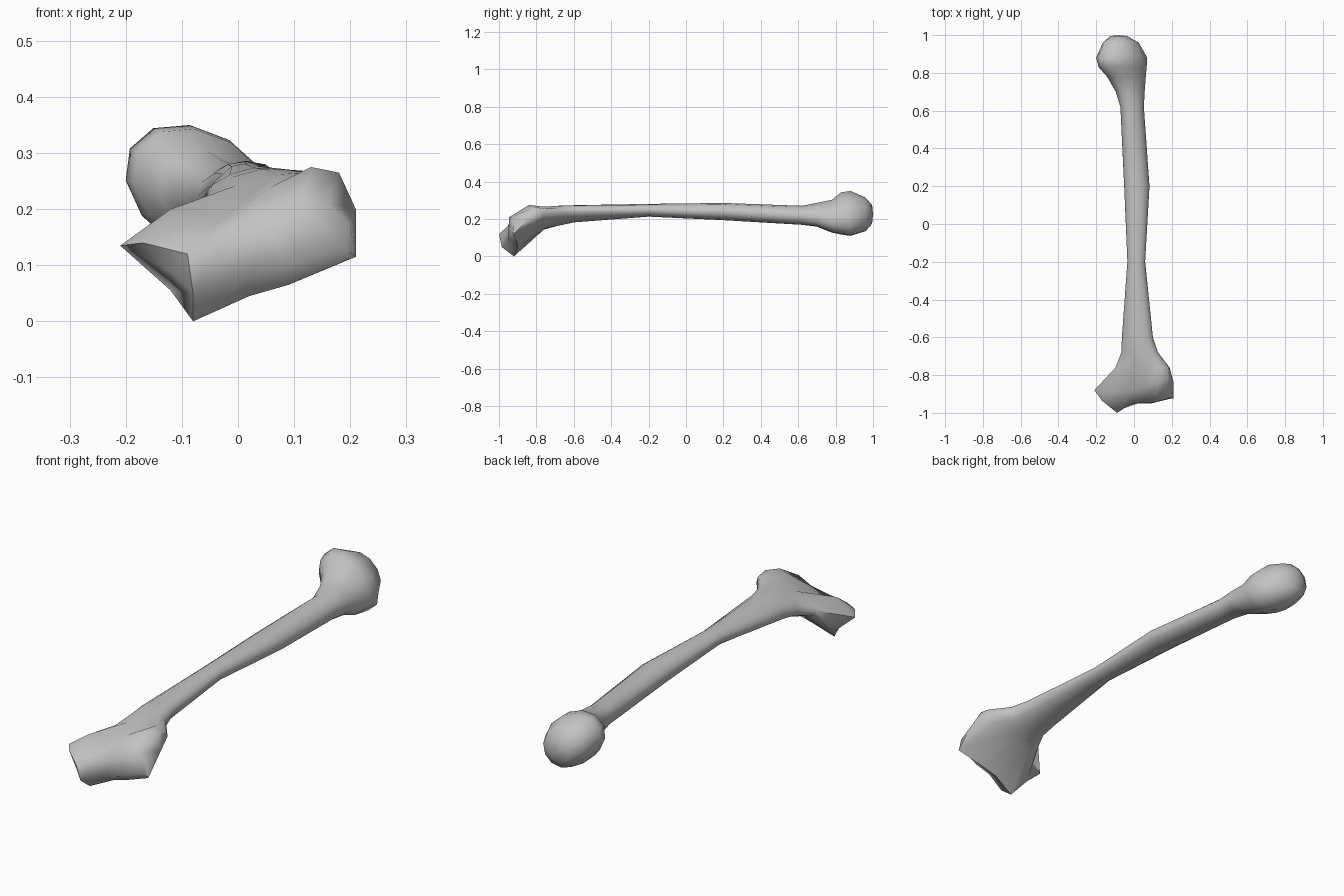
import bpy
import bmesh
from math import sin, cos, radians, tau
from mathutils import Vector

SIDES = 12
UNIT = 0.01  # measurements below are in hundredths

cube = bpy.data.objects.get("Cube")
if cube:
    bpy.data.objects.remove(cube, do_unlink=True)

# Single bone colour
bone_grey = bpy.data.materials.new("bone_grey")
bone_grey.use_nodes = True
colour = (0.55, 0.55, 0.55, 1)
bone_grey.diffuse_color = colour
bone_grey.node_tree.nodes["Principled BSDF"].inputs["Base Color"].default_value = colour


def ellipse_ring(y, cx, cz, wide, tall, tilt):
    """Tilted elliptical cross-section at a station along the bone."""
    tilt = radians(tilt)
    ring = []
    for i in range(SIDES):
        t = tau * i / SIDES - tilt
        u, v = wide * cos(t), tall * sin(t)
        ring.append(Vector((cx + u * cos(tilt) - v * sin(tilt), y,
                            cz + u * sin(tilt) + v * cos(tilt))))
    return ring


# Rounded head, neck, slender shaft and flare: y, centre x, centre z, radii, tilt
stations = [
    (99.5, -8, 22.5, 4.5, 5, 0),
    (96, -7, 22.5, 10, 8.5, -35),
    (88, -6.5, 23, 15, 10.5, -35),
    (83, -6, 23, 14, 10, -35),
    (78, -4, 21.5, 11, 8, -30),
    (70, -2, 22.3, 8, 6, -25),
    (62, -1, 22, 6.3, 5, -15),
    (20, 1.5, 24, 6.7, 4.6, 0),
    (-20, 1.2, 24.7, 4.7, 3.4, 0),
    (-60, 1.8, 22.8, 8.5, 4.3, 15),
    (-68, 3, 21.8, 10, 5, 15),
    (-76, 4.5, 20.5, 15, 5, 15),
]

# Widest outline of the elbow end, counter-clockwise from the outer side
elbow_outline = [
    (21, -84, 20), (18, -81, 26.5), (13, -84, 27.5), (6, -86, 24),
    (-2, -88, 19), (-12, -88, 20), (-21, -88, 13.5), (-12, -86, 5.5),
    (-8, -92, 0), (2, -90, 4.5), (9, -90, 6.5), (21, -92.5, 11.5),
]

# Grooved joint surface at the elbow end
joint_outline = [
    (20, -92, 17), (16, -93, 21), (11, -94.5, 21), (5, -94.5, 18),
    (-2, -95.5, 16), (-9, -100, 12), (-17, -93.5, 14), (-12, -96, 9),
    (-8, -98.5, 5), (2, -95, 8), (9, -95, 10), (19, -92.5, 13),
]

rings = [ellipse_ring(*s) for s in stations]
rings += [[Vector(p) for p in outline] for outline in (elbow_outline, joint_outline)]

bm = bmesh.new()
loops = [[bm.verts.new(p * UNIT) for p in ring] for ring in rings]

# Skin between neighbouring cross-sections
for a, b in zip(loops, loops[1:]):
    for i in range(SIDES):
        j = (i + 1) % SIDES
        bm.faces.new((a[i], a[j], b[j], b[i]))

# Head cap as a fan around its tip
tip = bm.verts.new(Vector((-8, 100, 22.5)) * UNIT)
for i in range(SIDES):
    bm.faces.new((loops[0][i], tip, loops[0][(i + 1) % SIDES]))

# Joint cap as strips running from the upper to the lower edge
last = loops[-1]
for top in range(1, SIDES // 2):
    corners = (top, top + 1, -top, 1 - top)
    bm.faces.new([last[c] for c in corners])

bmesh.ops.recalc_face_normals(bm, faces=bm.faces)
mesh = bpy.data.meshes.new("arm_bone")
bm.to_mesh(mesh)
bm.free()
mesh.materials.append(bone_grey)

arm_bone = bpy.data.objects.new("arm_bone", mesh)
bpy.context.collection.objects.link(arm_bone)
bpy.ops.object.select_all(action="DESELECT")
arm_bone.select_set(True)
bpy.context.view_layer.objects.active = arm_bone
bpy.ops.object.shade_smooth_by_angle(angle=radians(65))
